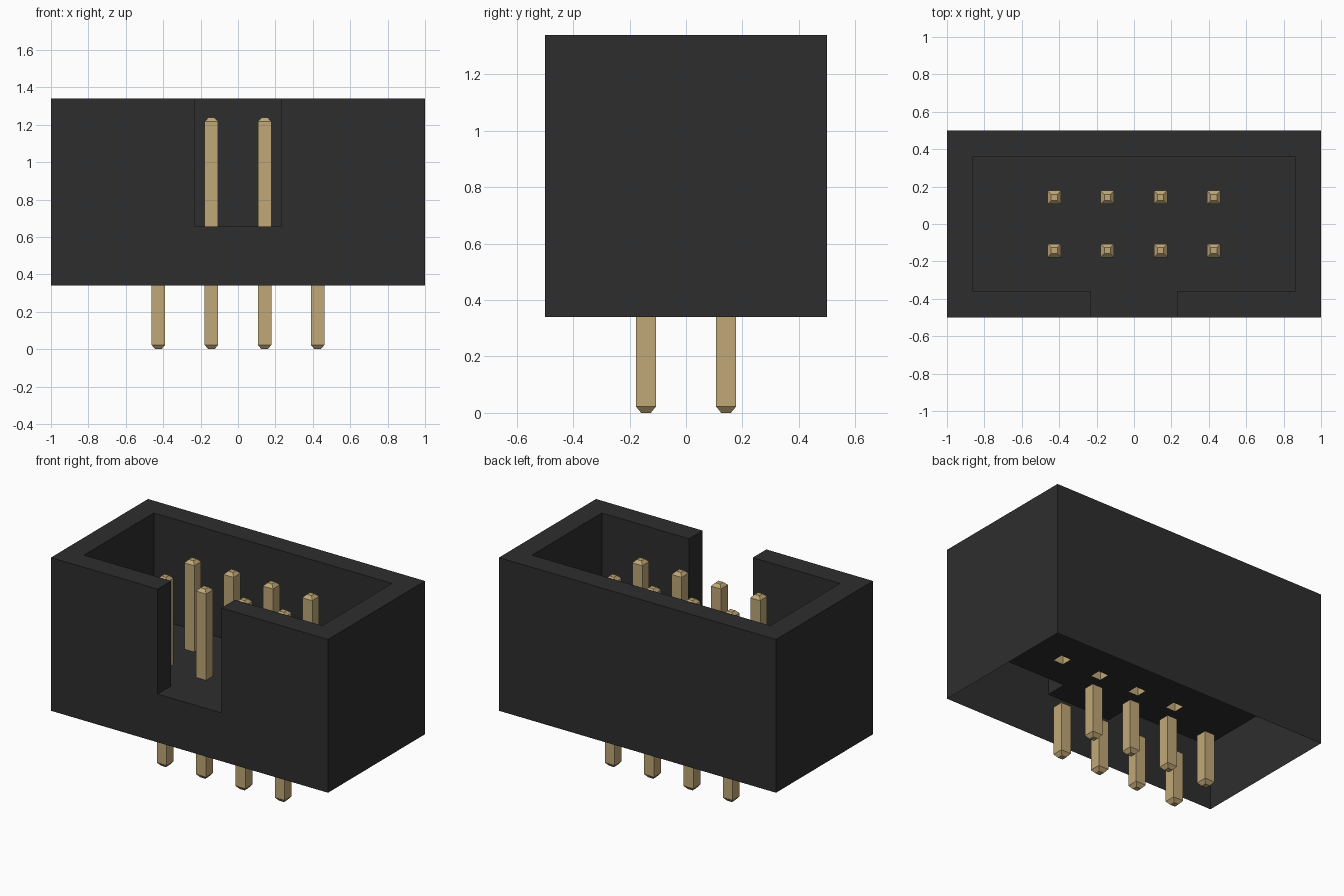
import bpy
import bmesh

cube = bpy.data.objects.get("Cube")
if cube:
    bpy.data.objects.remove(cube, do_unlink=True)


def material(name, rgb):
    mat = bpy.data.materials.new(name)
    mat.use_nodes = True
    mat.diffuse_color = (*rgb, 1)
    mat.node_tree.nodes["Principled BSDF"].inputs["Base Color"].default_value = (*rgb, 1)
    return mat


black = material("black plastic", (0.027, 0.027, 0.027))
brass = material("pale brass", (0.53, 0.39, 0.185))


def finish(bm, name, mat):
    mesh = bpy.data.meshes.new(name)
    bm.to_mesh(mesh)
    bm.free()
    mesh.materials.append(mat)
    obj = bpy.data.objects.new(name, mesh)
    bpy.context.collection.objects.link(obj)
    return obj


def face(bm, points):
    return bm.faces.new([bm.verts.new(p) for p in points])


# Main dimensions
BOTTOM, FLOOR, TOP = 0.34, 0.655, 1.34
OUT_X, OUT_Y = 1.0, 0.5
IN_X, IN_Y = 0.86, 0.36
NOTCH = 0.23
PITCH, HALF, TIP = 0.284, 0.036, 0.017
COLUMNS = [PITCH * (i - 1.5) for i in range(4)]
ROWS = [-PITCH / 2, PITCH / 2]

# Housing: C-shaped rim, its walls, and the skirt below, open underneath
outer = [(NOTCH, -OUT_Y), (OUT_X, -OUT_Y), (OUT_X, OUT_Y),
         (-OUT_X, OUT_Y), (-OUT_X, -OUT_Y), (-NOTCH, -OUT_Y)]
inner = [(-NOTCH, -IN_Y), (-IN_X, -IN_Y), (-IN_X, IN_Y),
         (IN_X, IN_Y), (IN_X, -IN_Y), (NOTCH, -IN_Y)]


def walls(bm, loop, low, high):
    for a, b in zip(loop, loop[1:] + loop[:1]):
        face(bm, [(*a, low), (*b, low), (*b, high), (*a, high)])


bm = bmesh.new()
face(bm, [(*p, TOP) for p in outer + inner])
walls(bm, outer + inner, FLOOR, TOP)
# the edge between the two ends of the outer run spans the notch
walls(bm, outer, BOTTOM, FLOOR)
bmesh.ops.remove_doubles(bm, verts=bm.verts[:], dist=0.0001)
bmesh.ops.dissolve_limit(bm, angle_limit=0.01, verts=bm.verts[:], edges=bm.edges[:])
finish(bm, "housing", black)

# Floor of the cavity and notch, with a square hole for each pin
bm = bmesh.new()
xs = sorted([-IN_X, IN_X] + [c + s * HALF for c in COLUMNS for s in (-1, 1)])
ys = sorted([-IN_Y, IN_Y] + [r + s * HALF for r in ROWS for s in (-1, 1)])
for i, (x0, x1) in enumerate(zip(xs, xs[1:])):
    for j, (y0, y1) in enumerate(zip(ys, ys[1:])):
        if i % 2 and j % 2:
            continue
        face(bm, [(x0, y0, FLOOR), (x1, y0, FLOOR), (x1, y1, FLOOR), (x0, y1, FLOOR)])
face(bm, [(-NOTCH, -OUT_Y, FLOOR), (NOTCH, -OUT_Y, FLOOR),
          (NOTCH, -IN_Y, FLOOR), (-NOTCH, -IN_Y, FLOOR)])
bmesh.ops.remove_doubles(bm, verts=bm.verts[:], dist=0.0001)
finish(bm, "housing_floor", black)


# Pins: square tubes closed by a blunt tapered tip, open at the root
def pin(name, x, y, root, shoulder, tip):
    bm = bmesh.new()
    rings = []
    for z, h in ((root, HALF), (shoulder, HALF), (tip, TIP)):
        corners = ((-h, -h), (h, -h), (h, h), (-h, h))
        rings.append([bm.verts.new((x + dx, y + dy, z)) for dx, dy in corners])
    for low, high in zip(rings, rings[1:]):
        for k in range(4):
            n = (k + 1) % 4
            bm.faces.new((low[k], low[n], high[n], high[k]))
    bm.faces.new(rings[-1])
    if tip < root:
        bmesh.ops.reverse_faces(bm, faces=bm.faces[:])
    finish(bm, name, brass)


for r, y in enumerate(ROWS):
    for c, x in enumerate(COLUMNS):
        tag = f"{('front', 'back')[r]}_{c + 1}"
        pin("contact_pin_" + tag, x, y, FLOOR, 1.218, 1.238)
        pin("solder_pin_" + tag, x, y, BOTTOM, 0.023, 0)
